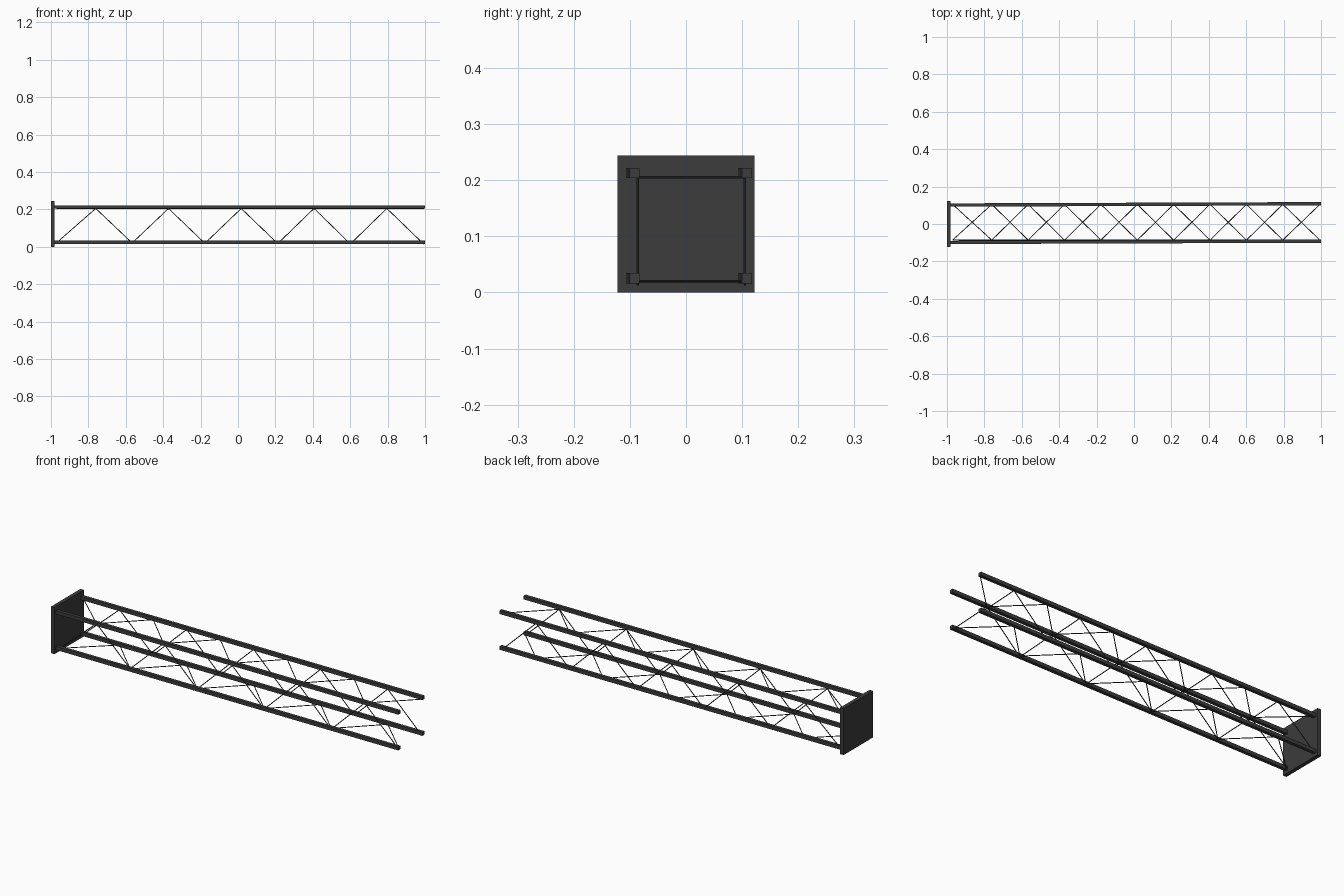
import bpy
from mathutils import Vector

if "Cube" in bpy.data.objects:
    bpy.data.objects.remove(bpy.data.objects["Cube"])

mat = bpy.data.materials.new("dark_metal")
mat.diffuse_color = (0.045, 0.045, 0.045, 1)
mat.use_nodes = True
mat.node_tree.nodes["Principled BSDF"].inputs["Base Color"].default_value = mat.diffuse_color


def box(name, lo, hi):
    lo, hi = Vector(lo), Vector(hi)
    bpy.ops.mesh.primitive_cube_add(size=1, location=(lo + hi) / 2)
    ob = bpy.context.object
    ob.name = name
    ob.scale = hi - lo
    bpy.ops.object.transform_apply(location=False, rotation=False, scale=True)
    ob.data.materials.append(mat)
    return ob


def rod(name, a, b, radius=0.0022):
    a, b = Vector(a), Vector(b)
    d = b - a
    bpy.ops.mesh.primitive_cylinder_add(vertices=8, radius=radius, depth=d.length,
                                        location=(a + b) / 2,
                                        rotation=d.to_track_quat('Z', 'Y').to_euler())
    ob = bpy.context.object
    ob.name = name
    ob.data.materials.append(mat)


# End plate
box("end_plate", (-1, -0.122, 0), (-0.98, 0.122, 0.244))

# Four long square chords, drifting slightly sideways along their length
DRIFT = 0.007
for side, y in (("front", -0.0985), ("back", 0.1015)):
    for level, z in (("lower", 0.0255), ("upper", 0.213)):
        ob = box(f"{side}_{level}_chord", (-0.98, y - 0.0088, z - 0.0092),
                 (1.0, y + 0.0088, z + 0.0092))
        for v in ob.data.vertices:
            if v.co.x > 0:
                v.co.y += DRIFT

# Zigzag lacing rods on all four sides
xs = [-0.97] + [-0.955 + 0.1945 * i for i in range(1, 10)] + [0.994]
Y0, Y1 = -0.086, 0.105
ZT = 0.205


def zlow(x):
    return 0.022 - 0.004 * (x + 1)


for i in range(10):
    a, b = xs[i], xs[i + 1]
    even = i % 2 == 0
    za, zb = (zlow(a), ZT) if even else (ZT, zlow(b))
    ya, yb = (Y1, Y0) if even else (Y0, Y1)
    rod("front_brace", (a, Y0, za), (b, Y0, zb))
    rod("back_brace", (a, Y1, za), (b, Y1, zb))
    rod("top_brace", (a, ya, ZT), (b, yb, ZT))
    rod("bottom_brace", (a, yb, 0.02), (b, ya, 0.02))
